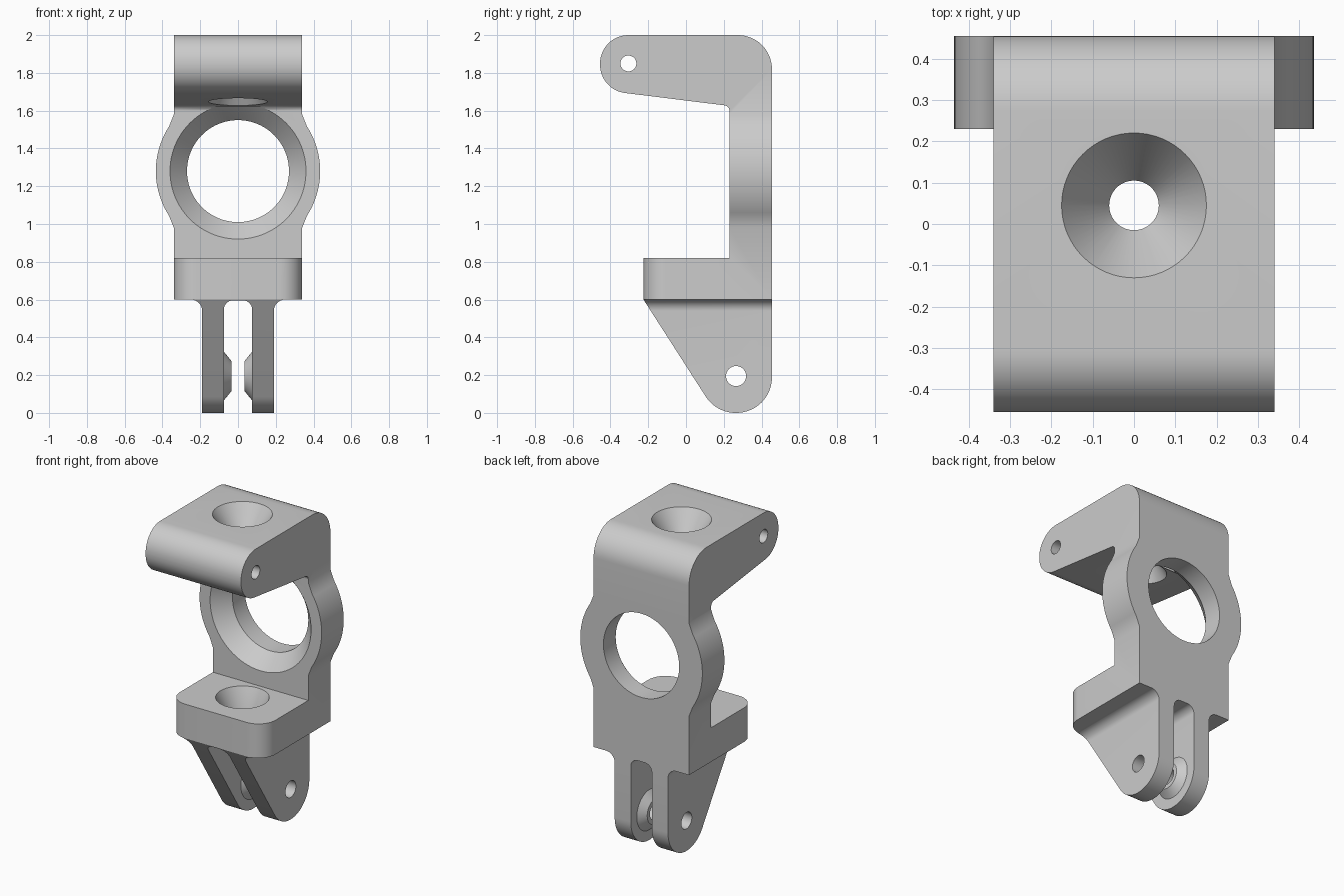
import bpy, bmesh
from math import sin, cos, pi, radians, tan
from mathutils import Vector

if "Cube" in bpy.data.objects:
    bpy.data.objects.remove(bpy.data.objects["Cube"])

# Axis mapping: (u, v, depth) -> world
MAP = {'X': lambda u, v, d: (d, u, v),
       'Y': lambda u, v, d: (u, d, v),
       'Z': lambda u, v, d: (u, v, d)}


def finish(name, bm):
    bmesh.ops.recalc_face_normals(bm, faces=bm.faces)
    me = bpy.data.meshes.new(name)
    bm.to_mesh(me)
    bm.free()
    ob = bpy.data.objects.new(name, me)
    bpy.context.collection.objects.link(ob)
    return ob


def loft(name, rings):
    bm = bmesh.new()
    rows = [[bm.verts.new(p) for p in ring] for ring in rings]
    n = len(rows[0])
    for a, b in zip(rows, rows[1:]):
        for i in range(n):
            j = (i + 1) % n
            bm.faces.new((a[i], a[j], b[j], b[i]))
    bm.faces.new(rows[0])
    bm.faces.new(rows[-1][::-1])
    return finish(name, bm)


def prism(name, pts, axis, lo, hi):
    return loft(name, [[MAP[axis](u, v, d) for u, v in pts] for d in (lo, hi)])


def lathe(name, profile, axis, cu, cv, seg=64):
    ang = [2 * pi * i / seg for i in range(seg)]
    return loft(name, [[MAP[axis](cu + r * cos(a), cv + r * sin(a), d) for a in ang]
                       for r, d in profile])


def arc(cu, cv, r, a0, a1, n):
    return [(cu + r * cos(radians(a0 + (a1 - a0) * i / n)),
             cv + r * sin(radians(a0 + (a1 - a0) * i / n))) for i in range(n + 1)]


def rounded(pts, n=14):
    """Polygon of (u, v[, radius]) with rounded corners."""
    out = []
    for i, p in enumerate(pts):
        c = Vector(p[:2])
        if len(p) < 3:
            out.append(tuple(c))
            continue
        a = (Vector(pts[i - 1][:2]) - c).normalized()
        b = (Vector(pts[(i + 1) % len(pts)][:2]) - c).normalized()
        half = a.angle(b) / 2
        centre = c + (a + b).normalized() * p[2] / sin(half)
        t = p[2] / tan(half)
        s, e = c + a * t - centre, c + b * t - centre
        for k in range(n + 1):
            d = s.lerp(e, k / n) if k in (0, n) else None
            if d is None:
                w = pi - 2 * half
                f = k / n
                d = (s * sin((1 - f) * w) + e * sin(f * w)) / sin(w)
            out.append(tuple(centre + d))
    return out


def boolean(target, tool, op):
    m = target.modifiers.new(op, 'BOOLEAN')
    m.operation, m.solver, m.object = op, 'EXACT', tool
    bpy.context.view_layer.objects.active = target
    bpy.ops.object.modifier_apply(modifier=m.name)
    bpy.data.objects.remove(tool)


# Bracket body: side profile crossed with front outline
side = rounded([(-.455, 2, .15), (.455, 2, .18), (.455, 0, .188), (.16, 0, .188),
                (-.225, .6), (-.225, .82), (.23, .82), (.23, 1.625, .03),
                (-.455, 1.71, .15)])
body = prism("hinge_bracket", side, 'X', -.6, .6)

half = (rounded([(0, -.1), (.19, -.1), (.19, .6, .06), (.34, .6), (.34, .98)])[1:]
        + arc(0, 1.28, .435, -33, 33, 24) + [(.34, 1.58), (.34, 2.1)])
outline = half + [(-x, z) for x, z in reversed(half)]
boolean(body, prism("front_outline", outline, 'Y', -.6, .6), 'INTERSECT')

# Slot between the two lugs
slot = rounded([(-.075, -.1), (.075, -.1), (.075, .596, .05), (-.075, .596, .05)])
boolean(body, prism("lug_slot", slot, 'Y', -.6, .6), 'DIFFERENCE')

# Rounded shelf corners
for s in (-1, 1):
    r = .12
    corner = arc(.34 - r, -.225 + r, r, -90, 0, 12)
    corner += [(.4, -.225 + r), (.4, -.3), (.34 - r, -.3)]
    boolean(body, prism("shelf_corner", [(s * x, y) for x, y in corner], 'Z', .5, .9),
            'DIFFERENCE')

# Large ring opening with front countersink
boolean(body, lathe("ring_opening", [(.37, .22), (.36, .23), (.27, .33), (.27, .6)],
                    'Y', 0, 1.28, 96), 'DIFFERENCE')

# Conical holes in the top arm and shelf
boolean(body, lathe("arm_hole", [(.182, 2.01), (.06, 1.83), (.17, 1.62)],
                    'Z', 0, .045), 'DIFFERENCE')
boolean(body, lathe("shelf_hole", [(.161, .83), (.06, .6), (.06, .58)],
                    'Z', 0, .045), 'DIFFERENCE')

# Conical bosses facing each other inside the slot
for s in (-1, 1):
    boolean(body, lathe("lug_boss", [(.16, s * .1), (.08, s * .035)], 'X', .265, .195),
            'UNION')

# Pin holes
for y, z, r in ((.265, .195, .053), (-.305, 1.85, .042)):
    boolean(body, lathe("pin_hole", [(r, -.6), (r, .6)], 'X', y, z, 40), 'DIFFERENCE')

bpy.ops.object.select_all(action='DESELECT')
body.select_set(True)
bpy.context.view_layer.objects.active = body
bpy.ops.object.shade_smooth_by_angle(angle=radians(30))
